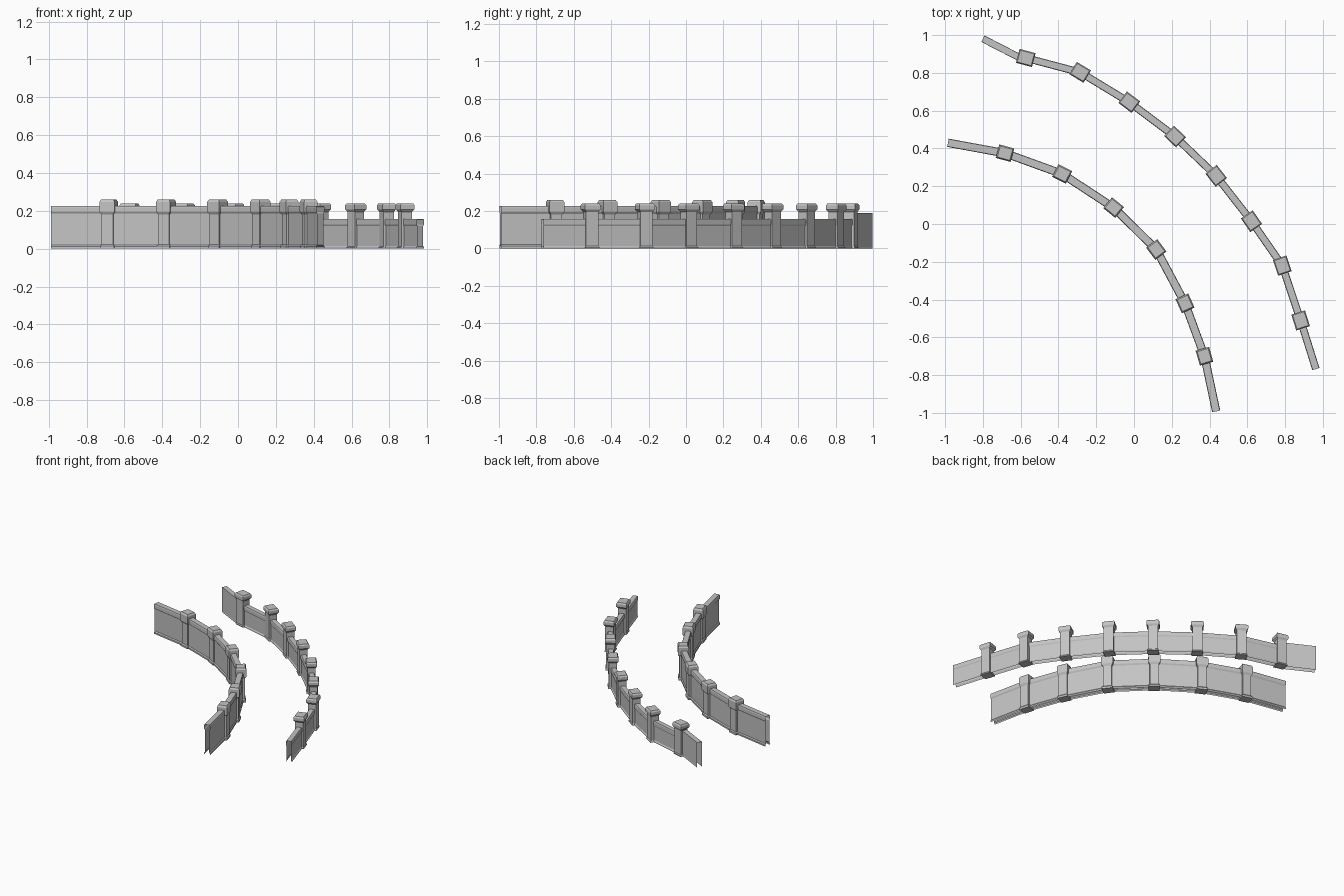
import bpy, bmesh, math
from mathutils import Vector

if "Cube" in bpy.data.objects:
    bpy.data.objects.remove(bpy.data.objects["Cube"])

stone = bpy.data.materials.new("grey stone")
stone.diffuse_color = (0.55, 0.55, 0.55, 1)
stone.use_nodes = True
stone.node_tree.nodes["Principled BSDF"].inputs["Base Color"].default_value = stone.diffuse_color


def finish(name, bm):
    me = bpy.data.meshes.new(name)
    bm.to_mesh(me)
    bm.free()
    me.materials.append(stone)
    ob = bpy.data.objects.new(name, me)
    bpy.context.collection.objects.link(ob)
    return ob


def wall(name, path, half):
    """Sweep a mirrored moulding profile (half width, z) along a mitred path; ends and underside open."""
    pts = [Vector(p) for p in path]
    section = [(w, z) for w, z in half] + [(-w, z) for w, z in reversed(half)]
    bm = bmesh.new()
    rings = []
    for i, p in enumerate(pts):
        a = (p - pts[i - 1]).normalized() if i else (pts[1] - p).normalized()
        b = (pts[i + 1] - p).normalized() if i < len(pts) - 1 else a
        t = (a + b).normalized()
        n = Vector((-t.y, t.x)) / max(t.dot(a), 0.5)
        rings.append([bm.verts.new((p.x + n.x * w, p.y + n.y * w, z)) for w, z in section])
    for r, s in zip(rings, rings[1:]):
        for j in range(len(section) - 1):
            bm.faces.new((r[j], s[j], s[j + 1], r[j + 1]))
    bm.normal_update()
    # the top strip must face up
    if any(f.normal.z < -0.99 and f.calc_center_median().z > half[-1][1] - 0.001 for f in bm.faces):
        bmesh.ops.reverse_faces(bm, faces=bm.faces)
    return finish(name, bm)


def post(name, pos, angle, profile):
    """Stack rectangular rings (half length, half depth, z) into a pillar with foot and cap."""
    bm = bmesh.new()
    rings = [[bm.verts.new((sx * l, sy * d, z)) for sx, sy in ((-1, -1), (1, -1), (1, 1), (-1, 1))]
             for l, d, z in profile]
    for r, s in zip(rings, rings[1:]):
        for j in range(4):
            k = (j + 1) % 4
            bm.faces.new((r[j], r[k], s[k], s[j]))
    bm.faces.new(rings[-1])
    bm.faces.new(rings[0][::-1])
    ob = finish(name, bm)
    ob.location = (pos[0], pos[1], 0)
    ob.rotation_euler.z = angle


def heading(a, b):
    return math.atan2(b[1] - a[1], b[0] - a[0])


# inner, taller wall with six posts
inner = [(-0.985, 0.43), (-0.683, 0.375), (-0.38, 0.265), (-0.108, 0.087),
         (0.118, -0.135), (0.27, -0.42), (0.373, -0.70), (0.435, -0.992)]
wall("inner_wall", inner, [(0.022, 0), (0.022, 0.012), (0.016, 0.02), (0.016, 0.185),
                           (0.022, 0.195), (0.022, 0.218), (0.019, 0.226)])
inner_post = [(0.038, 0.034, 0), (0.038, 0.034, 0.014), (0.031, 0.028, 0.022), (0.031, 0.028, 0.18),
              (0.041, 0.037, 0.195), (0.041, 0.037, 0.247), (0.034, 0.030, 0.26)]
for i in range(1, 7):
    ang = (heading(inner[i - 1], inner[i]) + heading(inner[i], inner[i + 1])) / 2
    post(f"inner_post_{i}", inner[i], ang, inner_post)

# outer, lower wall with eight posts
outer = [(-0.60, 0.882), (-0.573, 0.879), (-0.285, 0.803), (-0.025, 0.645), (0.217, 0.463),
         (0.435, 0.255), (0.622, 0.015), (0.785, -0.22), (0.882, -0.51), (0.963, -0.768)]
wall("outer_wall", outer, [(0.020, 0), (0.020, 0.008), (0.016, 0.014), (0.016, 0.12),
                           (0.020, 0.128), (0.020, 0.152), (0.017, 0.158)])
outer_post = [(0.038, 0.034, 0), (0.038, 0.034, 0.006), (0.034, 0.029, 0.012), (0.034, 0.029, 0.195),
              (0.044, 0.038, 0.208), (0.044, 0.038, 0.23), (0.038, 0.032, 0.24)]
for i in range(1, 9):
    post(f"outer_post_{i}", outer[i], heading(outer[i], outer[i + 1]), outer_post)

# plain, slightly taller end panel of the outer wall
wall("outer_end_panel", [(-0.800, 0.981), (-0.60, 0.878)],
     [(0.019, 0), (0.019, 0.006), (0.018, 0.008), (0.018, 0.188)])
